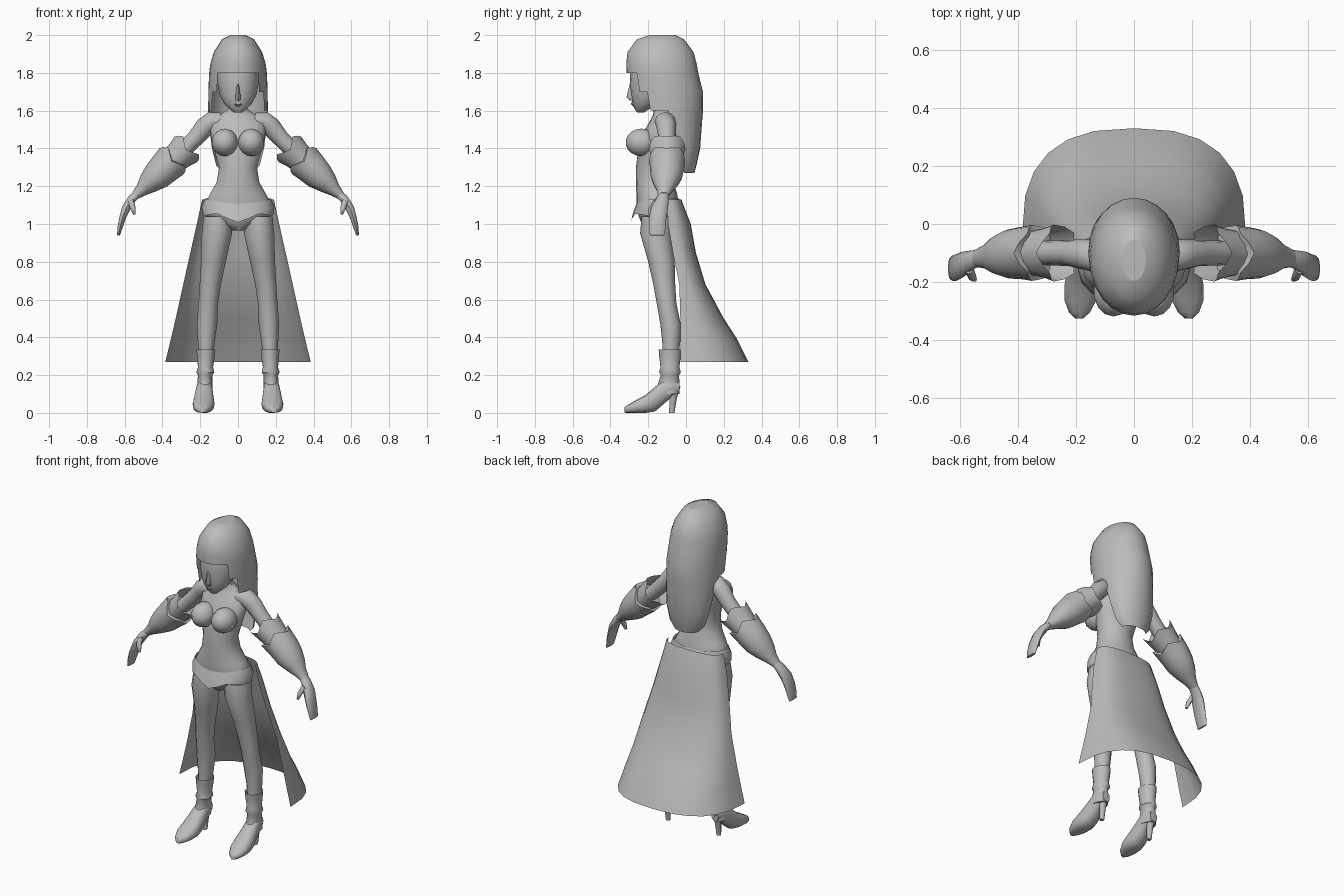
import bpy, bmesh, math
from mathutils import Vector

grey = bpy.data.materials.new("plain grey")
grey.diffuse_color = (0.5, 0.5, 0.5, 1)


def finish(name, bm, angle=50):
    me = bpy.data.meshes.new(name)
    bm.to_mesh(me)
    bm.free()
    ob = bpy.data.objects.new(name, me)
    bpy.context.collection.objects.link(ob)
    me.materials.append(grey)
    bpy.ops.object.select_all(action='DESELECT')
    ob.select_set(True)
    bpy.context.view_layer.objects.active = ob
    bpy.ops.object.shade_smooth_by_angle(angle=math.radians(angle))
    return ob


def loft(name, rings, n=14, caps=True, keep=None, power=2.0, angle=50, shift=None):
    """Skin rings of (centre, u, v); angle 0 lies on -v and keep() drops faces by row and angle."""
    bm = bmesh.new()
    rows = []
    for i, (c, u, v) in enumerate(rings):
        row = []
        for k in range(n):
            a = math.tau * k / n
            s, q = math.sin(a), math.cos(a)
            e = 2 / power
            p = c + u * math.copysign(abs(s) ** e, s) - v * math.copysign(abs(q) ** e, q)
            if shift:
                p = p + shift(i, a)
            row.append(bm.verts.new(p))
        rows.append(row)
    for i in range(len(rows) - 1):
        for k in range(n):
            # degrees away from the back (+v)
            d = abs(180 - 360 * (k + .5) / n)
            if keep is None or keep(i, d):
                j = (k + 1) % n
                bm.faces.new((rows[i][k], rows[i][j], rows[i + 1][j], rows[i + 1][k]))
    if caps:
        bm.faces.new(rows[0])
        bm.faces.new(rows[-1])
    bmesh.ops.delete(bm, geom=[v for v in bm.verts if not v.link_faces], context='VERTS')
    bmesh.ops.recalc_face_normals(bm, faces=bm.faces)
    return finish(name, bm, angle)


def upright(rows, x=0):
    """Rows of (z, centre y, half width, half depth) with optional centre x."""
    return [(Vector((r[4] * x if len(r) > 4 else 0, r[1], r[0])), Vector((r[2], 0, 0)),
             Vector((0, r[3], 0))) for r in rows]


def limb(pts, side):
    """Points of (x, y, z, half thickness, half depth) with rings square to the path."""
    P = [Vector((p[0] * side, p[1], p[2])) for p in pts]
    out = []
    for i, p in enumerate(pts):
        t = P[min(i + 1, len(P) - 1)] - P[max(i - 1, 0)]
        t.y = 0
        t.normalize()
        out.append((P[i], Vector((-t.z, 0, t.x)) * p[3], Vector((0, p[4], 0))))
    return out


# torso, hips and neck
loft("torso", upright([
    (.965, -.15, .035, .06), (1.0, -.15, .10, .085), (1.04, -.15, .17, .10), (1.10, -.15, .182, .112),
    (1.16, -.155, .15, .108), (1.22, -.165, .115, .10), (1.30, -.17, .102, .095),
    (1.38, -.16, .125, .095), (1.46, -.145, .145, .095), (1.53, -.125, .15, .075),
    (1.575, -.12, .10, .055), (1.61, -.125, .05, .045), (1.68, -.15, .045, .045)]), n=18)

# flared hip belt, dipping at the front
loft("hip_belt", upright([(1.135, -.15, .175, .113), (1.09, -.15, .193, .13), (1.045, -.155, .185, .137)]),
     n=20, caps=False, angle=35, shift=lambda i, a: Vector((0, 0, -.028 * max(0, math.cos(a)) ** 2 * (1 if i < 2 else .3 + math.cos(4 * a)))))

# open-fronted long skirt
loft("long_skirt", upright([
    (1.13, -.10, .190, .075), (1.0, -.095, .218, .120), (.85, -.07, .252, .122), (.68, -.035, .290, .138),
    (.5, -.03, .330, .23), (.4, -.03, .353, .295), (.27, -.03, .385, .36)]),
    n=24, caps=False, keep=lambda i, d: d < 90, power=2.6, angle=60)

# head with small nose
loft("head", upright([
    (1.59, -.24, .022, .018), (1.605, -.235, .04, .035), (1.635, -.215, .072, .068), (1.68, -.195, .096, .095),
    (1.74, -.185, .108, .112), (1.80, -.175, .11, .12), (1.88, -.17, .10, .11)]), n=16)
loft("nose", upright([(1.655, -.285, .016, .014), (1.672, -.293, .016, .022), (1.74, -.288, .006, .01)]), n=6)
loft("lips", upright([(1.622, -.268, .012, .01), (1.632, -.276, .022, .014), (1.642, -.28, .010, .01)]), n=8)

# long hair: fringe above the brow, side locks, then a back sheet
limits = [181] * 4 + [135, 120, 92, 92, 92, 92]
loft("hair", upright([
    (2.0, -.125, .04, .07), (1.978, -.135, .085, .125), (1.91, -.135, .128, .175), (1.85, -.13, .146, .186),
    (1.80, -.125, .153, .190), (1.70, -.107, .157, .197), (1.60, -.095, .158, .185),
    (1.5, -.06, .150, .142), (1.4, -.035, .138, .11), (1.31, -.02, .115, .075), (1.27, -.01, .08, .055)]),
    n=24, caps=False, keep=lambda i, d: d < limits[i], angle=60)
loft("hair_crown", upright([(2.0, -.125, .04, .07), (2.0005, -.125, .01, .02)]), n=24, angle=80)

for side, word in ((-1, "left"), (1, "right")):
    # bust
    bm = bmesh.new()
    bmesh.ops.create_uvsphere(bm, u_segments=14, v_segments=9, radius=1)
    for v in bm.verts:
        v.co = Vector((side * .07 + v.co.x * .07, -.235 + v.co.y * .085, 1.432 + v.co.z * .073 + v.co.y * -.0))
    finish("bust_" + word, bm, 80)

    # leg
    loft("leg_" + word, upright([
        (1.04, -.15, .075, .085, .108), (.95, -.16, .080, .083, .112), (.8, -.13, .066, .070, .130),
        (.68, -.115, .056, .058, .147), (.58, -.103, .052, .052, .157), (.47, -.082, .054, .054, .164),
        (.38, -.078, .045, .048, .168), (.30, -.082, .037, .042, .170)], side), n=12)

    # boot shaft with turned-over cuff
    loft("boot_shaft_" + word, upright([
        (.30, -.085, .036, .042, .170), (.335, -.085, .050, .060, .170), (.30, -.085, .047, .057, .170),
        (.24, -.085, .040, .050, .172), (.215, -.085, .048, .058, .173), (.20, -.085, .038, .048, .174),
        (.15, -.092, .040, .058, .176), (.10, -.095, .042, .060, .178)], side), n=12)

    # shoe: sections (y, middle z, half width, half height, x)
    loft("shoe_" + word, [(Vector((side * x, y, z)), Vector((w, 0, 0)), Vector((0, 0, h))) for y, z, w, h, x in (
        (-.035, .135, .025, .03, .175), (-.07, .135, .040, .045, .176), (-.12, .110, .045, .065, .178),
        (-.165, .072, .052, .065, .180), (-.215, .047, .058, .047, .182), (-.265, .034, .054, .034, .185),
        (-.305, .022, .036, .022, .188), (-.325, .016, .014, .015, .189))], n=12, power=2.5)
    loft("heel_" + word, upright([(.14, -.065, .034, .036, .175), (.08, -.068, .018, .02, .175),
                                  (0, -.075, .013, .014, .175)], side), n=8)

    # upper arm running into the sleeve
    loft("upper_arm_" + word, limb([
        (.09, -.115, 1.545, .045, .05), (.14, -.11, 1.543, .052, .056), (.175, -.105, 1.515, .052, .052),
        (.225, -.10, 1.455, .045, .045), (.31, -.10, 1.37, .042, .042)], side), n=12)

    # two stacked cuffs with zigzag rims, then a puffed sleeve
    def zigzag(i, a, s=side):
        return Vector((.8 * s, 0, -.6)) * (.018 * math.cos(4 * a) if i == 1 else 0)
    loft("upper_cuff_" + word, limb([
        (.27, -.10, 1.40, .045, .045), (.262, -.10, 1.405, .090, .098), (.31, -.10, 1.365, .078, .085),
        (.36, -.10, 1.32, .070, .075)], side)[1:], n=16, caps=False, angle=40,
        shift=lambda i, a: zigzag(i + 1, a))
    loft("lower_sleeve_" + word, limb([
        (.335, -.10, 1.345, .045, .045), (.337, -.10, 1.343, .094, .096), (.39, -.10, 1.295, .086, .090),
        (.43, -.103, 1.255, .078, .085), (.475, -.107, 1.215, .058, .066), (.51, -.112, 1.18, .036, .042),
        (.545, -.118, 1.15, .022, .030)], side), n=16, angle=50, shift=zigzag)

    # hand: palm with fingers held together, and a thumb
    loft("hand_" + word, limb([
        (.525, -.115, 1.165, .022, .028), (.56, -.125, 1.135, .024, .034), (.592, -.14, 1.085, .024, .045),
        (.612, -.15, 1.03, .018, .046), (.625, -.152, .98, .014, .044), (.633, -.153, .94, .008, .038)], side), n=10)
    loft("thumb_" + word, limb([
        (.57, -.15, 1.125, .018, .022), (.558, -.18, 1.09, .015, .017), (.548, -.19, 1.05, .007, .009)], side), n=8)
